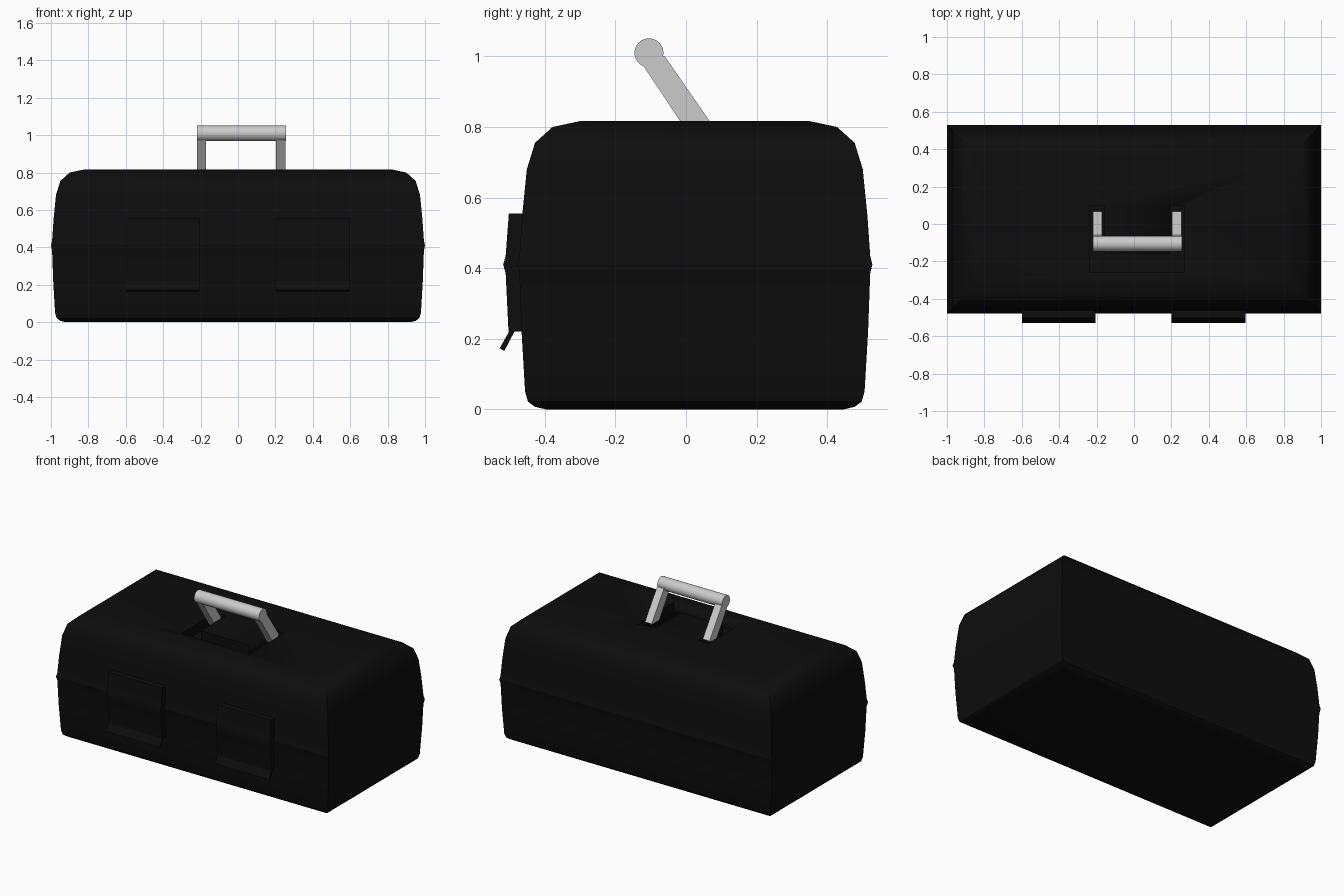
import bpy, bmesh, math
from mathutils import Matrix

if "Cube" in bpy.data.objects:
    bpy.data.objects.remove(bpy.data.objects["Cube"])

black = bpy.data.materials.new("black_plastic")
black.diffuse_color = (0.004, 0.004, 0.004, 1)
black.use_nodes = True
black.node_tree.nodes["Principled BSDF"].inputs["Base Color"].default_value = black.diffuse_color


def finish(bm, name, mat=None, angle=35):
    bmesh.ops.recalc_face_normals(bm, faces=bm.faces)
    mesh = bpy.data.meshes.new(name)
    bm.to_mesh(mesh)
    bm.free()
    mesh.shade_smooth()
    mesh.set_sharp_from_angle(angle=math.radians(angle))
    if mat:
        mesh.materials.append(mat)
    obj = bpy.data.objects.new(name, mesh)
    bpy.context.collection.objects.link(obj)
    return obj


def shell(name, profile):
    """Stack of rectangles; each step is (height, inset from full size)."""
    bm = bmesh.new()
    rings = []
    for z, inset in profile:
        hx, hy = 1 - inset, 0.503 - inset
        rings.append([bm.verts.new((sx * hx, 0.025 + sy * hy, z))
                      for sx, sy in ((-1, -1), (1, -1), (1, 1), (-1, 1))])
    for a, b in zip(rings, rings[1:]):
        for i in range(4):
            j = (i + 1) % 4
            bm.faces.new((a[i], a[j], b[j], b[i]))
    bm.faces.new(rings[0][::-1])
    bm.faces.new(rings[-1])
    return finish(bm, name, black)


def prism(name, points, axis, start, end, mat=None):
    """Extrude a flat outline along x (outline in y, z) or z (outline in x, y)."""
    bm = bmesh.new()
    verts = [bm.verts.new((start, a, b) if axis == "x" else (a, b, start)) for a, b in points]
    face = bm.faces.new(verts)
    geom = bmesh.ops.extrude_face_region(bm, geom=[face])["geom"]
    d = end - start
    bmesh.ops.translate(bm, vec=(d, 0, 0) if axis == "x" else (0, 0, d),
                        verts=[g for g in geom if isinstance(g, bmesh.types.BMVert)])
    return finish(bm, name, mat)


# Case halves meeting at the raised seam
shell("base", [(0, 0.08), (0.007, 0.05), (0.022, 0.03), (0.05, 0.022),
               (0.22, 0.012), (0.385, 0.006), (0.41, 0)])
lid = shell("lid", [(0.41, 0), (0.435, 0.006), (0.55, 0.014), (0.68, 0.027),
                    (0.755, 0.05), (0.80, 0.10), (0.817, 0.18)])

# U-shaped recess in the lid where the handle folds down
cutter = prism("handle_recess_cutter",
               [(-0.235, 0.10), (-0.235, -0.26), (0.27, -0.26), (0.27, 0.10),
                (0.195, 0.10), (0.195, -0.16), (-0.16, -0.16), (-0.16, 0.10)],
               "z", 0.75, 0.95, black)
cutter.hide_render = True
cutter.hide_viewport = True
cutter.display_type = "WIRE"
mod = lid.modifiers.new("handle_recess", "BOOLEAN")
mod.operation = "DIFFERENCE"
mod.solver = "EXACT"
mod.object = cutter

# Latches with a flared pull tab
plate = [(-0.44, 0.555), (-0.502, 0.555), (-0.511, 0.435), (-0.518, 0.41),
         (-0.511, 0.385), (-0.503, 0.22), (-0.44, 0.22)]
tab = [(-0.497, 0.228), (-0.528, 0.173), (-0.515, 0.165), (-0.482, 0.228)]
for side, x in (("left", -0.6), ("right", 0.2)):
    prism("latch_" + side, plate, "x", x, x + 0.395, black)
    prism("latch_tab_" + side, tab, "x", x, x + 0.395, black)

# Handle: tilted arms and a round grip
arm = [(-0.06, 1.0), (0.068, 0.815), (0.011, 0.775), (-0.12, 0.972), (-0.105, 1.01)]
for side, x in (("left", -0.22), ("right", 0.204)):
    prism("handle_arm_" + side, arm, "x", x, x + 0.05)

bm = bmesh.new()
bmesh.ops.create_cone(bm, cap_ends=True, segments=32, radius1=0.041, radius2=0.041, depth=0.476,
                      matrix=Matrix.Translation((0.018, -0.105, 1.01)) @ Matrix.Rotation(math.pi / 2, 4, "Y"))
finish(bm, "handle_grip")
